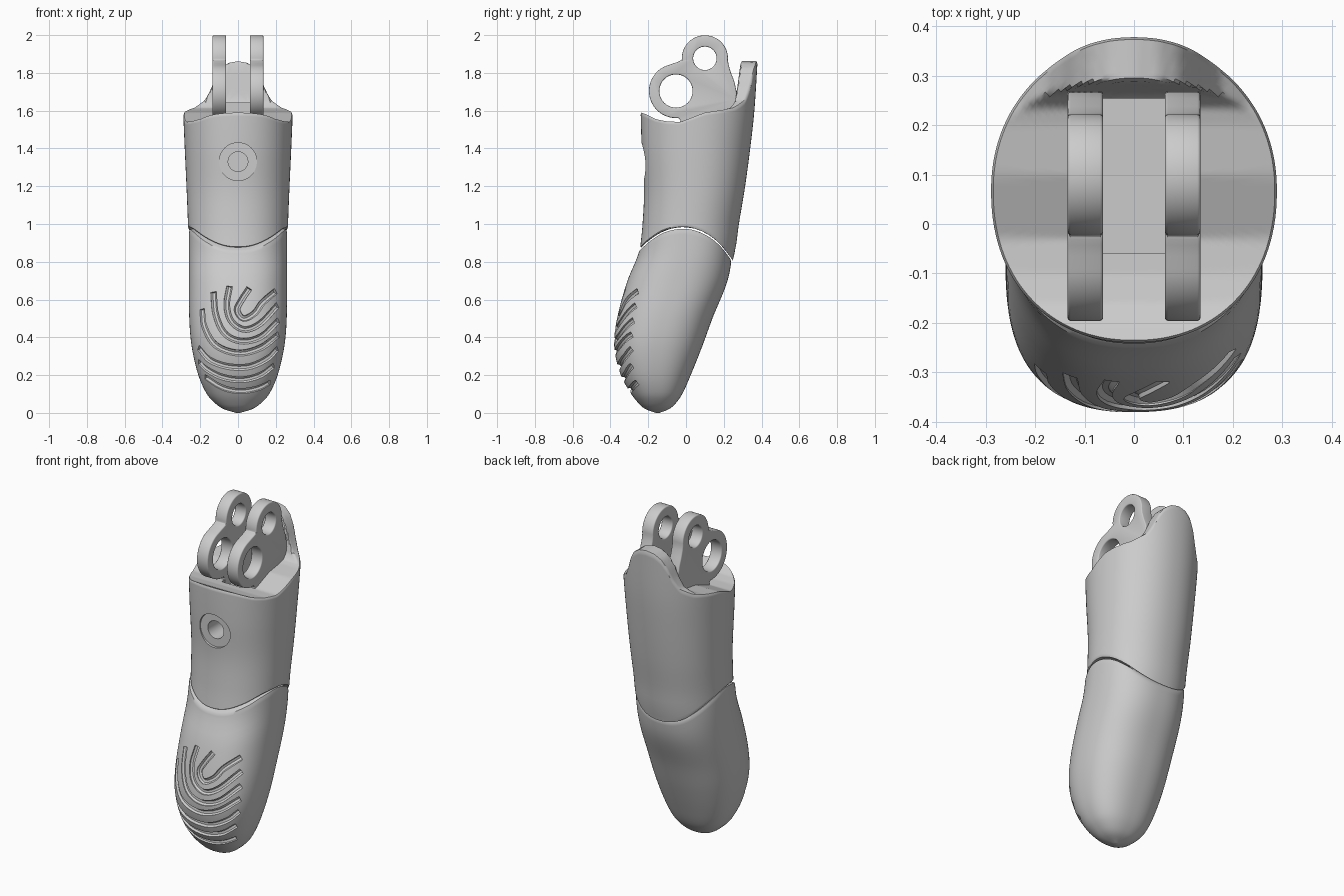
import bpy, bmesh
from math import sin, cos, pi, radians
from mathutils import Vector
from mathutils.bvhtree import BVHTree

if "Cube" in bpy.data.objects:
    bpy.data.objects.remove(bpy.data.objects["Cube"])

SEG = 128


def interp(rows, t):
    """Smooth interpolation of table rows (key, values...)."""
    t = min(max(t, rows[0][0]), rows[-1][0])
    i = next(k for k in range(len(rows) - 1) if t <= rows[k + 1][0])
    a, b = rows[i], rows[i + 1]
    p, q = rows[max(i - 1, 0)], rows[min(i + 2, len(rows) - 1)]
    h = b[0] - a[0]
    u = (t - a[0]) / h
    out = []
    for k in range(1, len(a)):
        m0 = (b[k] - p[k]) / (b[0] - p[0]) * h
        m1 = (q[k] - a[k]) / (q[0] - a[0]) * h
        out.append((2*u**3 - 3*u*u + 1)*a[k] + (u**3 - 2*u*u + u)*m0
                   + (3*u*u - 2*u**3)*b[k] + (u**3 - u*u)*m1)
    return out


def linear(rows, t):
    t = min(max(t, rows[0][0]), rows[-1][0])
    a, b = next((a, b) for a, b in zip(rows, rows[1:]) if t <= b[0])
    return a[1] + (b[1] - a[1]) * (t - a[0]) / (b[0] - a[0])


def make_object(name, bm):
    bmesh.ops.recalc_face_normals(bm, faces=bm.faces)
    me = bpy.data.meshes.new(name)
    bm.to_mesh(me)
    bm.free()
    ob = bpy.data.objects.new(name, me)
    bpy.context.collection.objects.link(ob)
    return ob


def activate(ob):
    bpy.ops.object.select_all(action='DESELECT')
    ob.select_set(True)
    bpy.context.view_layer.objects.active = ob


def cut(ob, cutter, self_cross=False):
    cutter.hide_render = True
    m = ob.modifiers.new("cut", 'BOOLEAN')
    m.operation, m.solver, m.object = 'DIFFERENCE', 'EXACT', cutter
    m.use_self = self_cross
    activate(ob)
    bpy.ops.object.modifier_apply(modifier=m.name)
    bpy.data.objects.remove(cutter)


def cylinder(r, depth, loc, axis):
    rot = (radians(90), 0, 0) if axis == 'y' else (0, radians(90), 0)
    bpy.ops.mesh.primitive_cylinder_add(vertices=48, radius=r, depth=depth, location=loc, rotation=rot)
    return bpy.context.object


def smooth(ob, angle=35):
    activate(ob)
    bpy.ops.object.shade_smooth_by_angle(angle=radians(angle))


def wall(table, n, th, z):
    """Point on a superellipse section at height z."""
    yf, yb, hw = interp(table, z)
    c, s = cos(th), sin(th)
    pw = lambda v: (1 if v >= 0 else -1) * abs(v) ** (2 / n)
    return Vector((hw * pw(c), (yf + yb) / 2 + (yb - yf) / 2 * pw(s), z))


def boundary(table, n, th, height, z=1.0):
    for _ in range(30):
        p = wall(table, n, th, z)
        z = 0.5 * z + 0.5 * height(p.x, p.y)
    return z


def loft(name, table, n, lo, hi, steps, caps_lo, caps_hi, centre):
    """Wall between two height functions, closed by caps that follow them."""
    angles = [2 * pi * k / SEG for k in range(SEG)]
    bounds = [(boundary(table, n, a, lo), boundary(table, n, a, hi)) for a in angles]
    rings = [[wall(table, n, a, b[0] + (b[1] - b[0]) * t) for a, b in zip(angles, bounds)] for t in steps]

    def cap(ring, scales, h):
        res = []
        for s in scales:
            xy = [centre + (Vector((p.x, p.y)) - centre) * s for p in ring]
            res.append([Vector((q.x, q.y, h(q.x, q.y))) for q in xy])
        return res
    rings = cap(rings[0], caps_lo, lo)[::-1] + rings + cap(rings[-1], caps_hi, hi)
    bm = bmesh.new()
    vs = [[bm.verts.new(p) for p in r] for r in rings]
    for a, b in zip(vs, vs[1:]):
        for k in range(SEG):
            j = (k + 1) % SEG
            bm.faces.new((a[k], a[j], b[j], b[k]))
    bm.faces.new(vs[0][::-1])
    bm.faces.new(vs[-1])
    return make_object(name, bm)


# Saddle-shaped seam shared by both segments
SEAM = [(-.30, .81), (-.245, .865), (-.19, .915), (-.11, .963), (0, .98),
        (.10, .95), (.18, .89), (.25, .80), (.3, .73)]
seam = lambda x, y: interp(SEAM, y)[0]

# Fingertip
TIP = [(0, -.16, -.14, .01), (.02, -.215, -.09, .075), (.05, -.25, -.055, .12),
       (.1, -.29, -.02, .165), (.2, -.345, .025, .21), (.35, -.38, .085, .245),
       (.5, -.365, .14, .258), (.7, -.31, .22, .26), (.85, -.25, .245, .26), (1.02, -.225, .25, .258)]
steps = [.97 * (k / 36) ** 1.8 for k in range(37)] + [.985]
tip = loft("fingertip", TIP, 2.4, lambda x, y: 0, lambda x, y: seam(x, y) - .006,
           steps, [], [.985, .95, .8, .6, .4, .2, .05], Vector((0, 0)))

# Fingerprint grooves, projected onto the front of the tip
GROOVES = [
    [(-.175, .19), (-.085, .135), (.01, .115), (.105, .13), (.17, .16)],
    [(-.21, .27), (-.165, .23), (-.085, .19), (.02, .175), (.12, .2), (.19, .25)],
    [(-.21, .345), (-.15, .28), (-.05, .245), (.06, .245), (.16, .29), (.21, .34)],
    [(-.19, .55), (-.18, .46), (-.12, .36), (0, .317), (.12, .345), (.215, .415)],
    [(-.13, .64), (-.118, .52), (-.07, .42), (.02, .38), (.125, .405), (.215, .49)],
    [(-.045, .67), (-.06, .57), (-.035, .485), (.035, .442), (.12, .475), (.21, .57)],
    [(.06, .66), (.02, .6), (-.005, .545), (.03, .5), (.09, .53), (.13, .585), (.2, .645)]]
tree = BVHTree.FromObject(tip, bpy.context.evaluated_depsgraph_get())
cu = bpy.data.curves.new("grooves", 'CURVE')
cu.dimensions, cu.bevel_depth, cu.bevel_resolution, cu.use_fill_caps = '3D', .017, 2, True
for path in GROOVES:
    rows = [(i, *p) for i, p in enumerate(path)]
    pts = []
    for k in range(25):
        x, z = interp(rows, k / 24 * (len(rows) - 1))
        hit = tree.ray_cast(Vector((x, -2, z)), Vector((0, 1, 0)))[0]
        if hit:
            pts.append(hit)
    sp = cu.splines.new('POLY')
    sp.points.add(len(pts) - 1)
    for sv, p in zip(sp.points, pts):
        sv.co = (*p, 1)
grooves = bpy.data.objects.new("grooves", cu)
bpy.context.collection.objects.link(grooves)
activate(grooves)
bpy.ops.object.convert(target='MESH')
grooves = bpy.context.object
bm = bmesh.new()
bm.from_mesh(grooves.data)
bmesh.ops.remove_doubles(bm, verts=bm.verts, dist=1e-4)
bmesh.ops.recalc_face_normals(bm, faces=bm.faces)
bm.to_mesh(grooves.data)
bm.free()
cut(tip, grooves, True)
smooth(tip)

# Middle segment shell with a rounded tab rising at the back
SHELL = [(.72, -.26, .225, .262), (.87, -.243, .262, .263), (1.0, -.23, .28, .265), (1.18, -.222, .31, .272),
         (1.4, -.234, .34, .282), (1.6, -.24, .362, .29), (1.88, -.24, .38, .295)]
ACROSS = [(0, 1.862), (.05, 1.853), (.09, 1.825), (.12, 1.775), (.145, 1.71),
          (.175, 1.655), (.23, 1.615), (.30, 1.595)]
ALONG = [(-.25, 1.595), (-.21, 1.58), (-.16, 1.555), (-.1, 1.543), (-.03, 1.54), (.1, 1.59),
         (.2, 1.605), (.235, 1.615), (.262, 1.65), (.275, 1.75), (.287, 1.84), (.30, 1.88)]
rim = lambda x, y: min(linear(ACROSS, abs(x)), linear(ALONG, y))
steps = [.012, .03] + [k / 24 for k in range(2, 23)] + [.95, .972, .985]
shell = loft("middle_segment", SHELL, 2.15, lambda x, y: seam(x, y) + .004, rim, steps,
             [.985, .9, .7, .5, .3, .1], [.985, .965] + [.94 - .023 * k for k in range(40)], Vector((0, .07)))

# Screw recess on the front, and slot between the lugs
cut(shell, cylinder(.1, .2, (0, -.308, 1.33), 'y'))
cut(shell, cylinder(.052, .3, (0, -.15, 1.33), 'y'))
bpy.ops.mesh.primitive_cube_add(size=1, location=(0, .11, 1.57), scale=(1, 1, 1))
slot = bpy.context.object
slot.scale = (.13, .34, .14)
cut(shell, slot)
smooth(shell)


# Pair of hinge lugs, each with two pin holes
def arc(c, r, a0, a1, n=20):
    return [(c[0] + r * cos(radians(a0 + (a1 - a0) * k / n)),
             c[1] + r * sin(radians(a0 + (a1 - a0) * k / n))) for k in range(n + 1)]


A, B = (-.053, 1.704), (.1, 1.877)
outline = (arc(B, .122, 185, -5, 28)
           + [(.226, 1.84), (.238, 1.80), (.254, 1.76), (.266, 1.71), (.27, 1.66), (.27, 1.48), (-.03, 1.48), (-.03, 1.55)]
           + arc(A, .143, -85, -255, 28)
           + [(-.065, 1.851), (-.043, 1.858), (-.03, 1.865)])
for side, label in ((-1, "left"), (1, "right")):
    bm = bmesh.new()
    face = bm.faces.new([bm.verts.new((side * .0985 - .036, y, z)) for y, z in outline])
    ext = bmesh.ops.extrude_face_region(bm, geom=[face])
    bmesh.ops.translate(bm, vec=(.072, 0, 0), verts=[v for v in ext["geom"] if isinstance(v, bmesh.types.BMVert)])
    lug = make_object("hinge_lug_" + label, bm)
    for (y, z), r in ((A, .088), (B, .062)):
        cut(lug, cylinder(r, .3, (side * .0985, y, z), 'x'))
    bev = lug.modifiers.new("soft_edges", 'BEVEL')
    bev.width, bev.segments, bev.limit_method, bev.angle_limit = .012, 3, 'ANGLE', radians(50)
    activate(lug)
    bpy.ops.object.modifier_apply(modifier=bev.name)
    smooth(lug)
